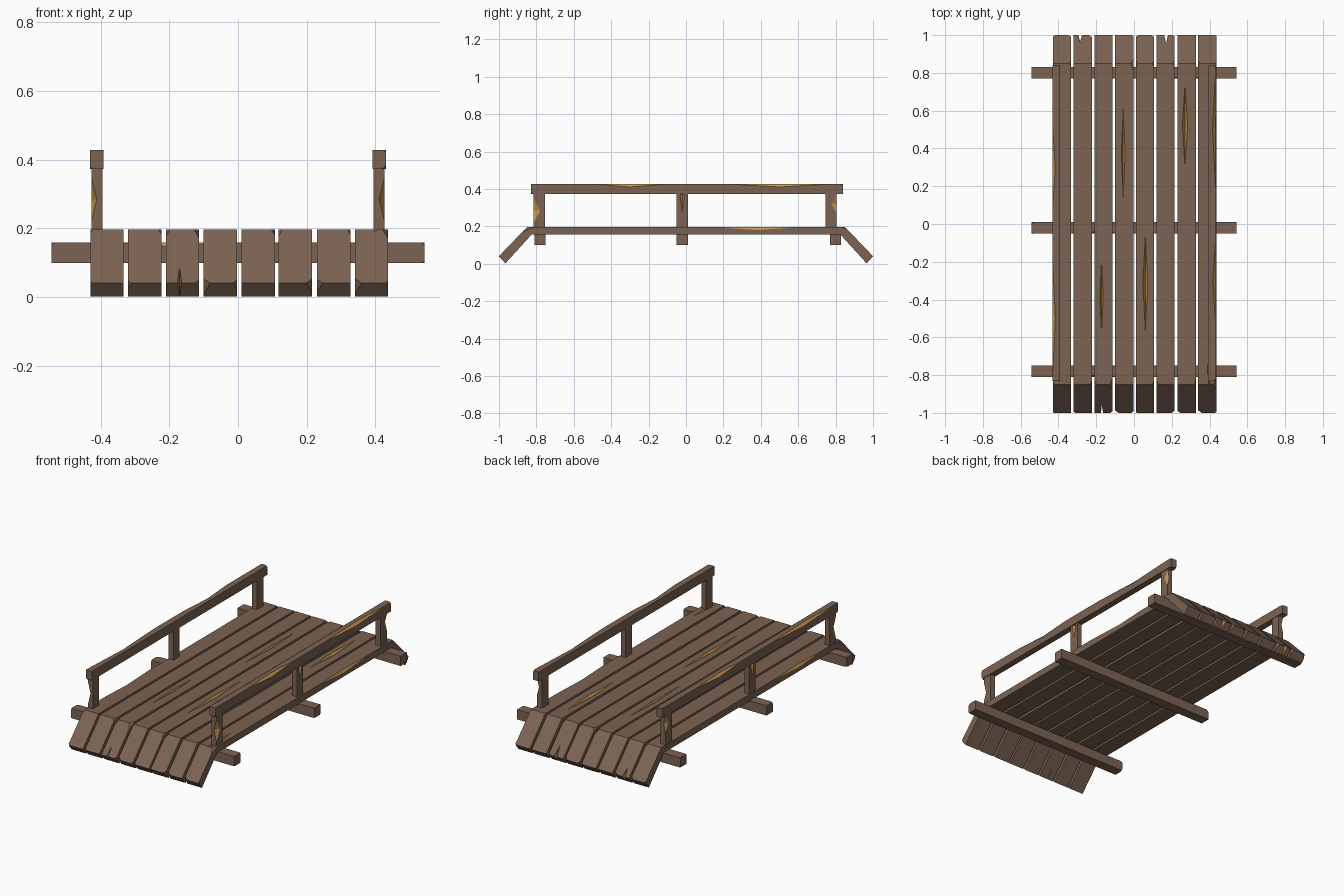
import bpy, bmesh, random
from mathutils import Vector

if "Cube" in bpy.data.objects:
    bpy.data.objects.remove(bpy.data.objects["Cube"])

random.seed(4)

def mat(name, col):
    m = bpy.data.materials.new(name)
    m.diffuse_color = (*col, 1)
    m.use_nodes = True
    m.node_tree.nodes["Principled BSDF"].inputs["Base Color"].default_value = m.diffuse_color
    return m

BROWN = mat("weathered_wood", (0.20, 0.125, 0.085))
OCHRE = mat("split_wood", (0.56, 0.29, 0.07))

def finish(bm, name, index=0):
    bmesh.ops.recalc_face_normals(bm, faces=bm.faces)
    me = bpy.data.meshes.new(name)
    bm.to_mesh(me)
    bm.free()
    me.materials.append(BROWN)
    me.materials.append(OCHRE)
    for p in me.polygons:
        p.material_index = index
    ob = bpy.data.objects.new(name, me)
    bpy.context.collection.objects.link(ob)
    return ob

def clip(bm, corner, normal, depth):
    """Shave a corner off with a plane."""
    n = Vector(normal).normalized()
    r = bmesh.ops.bisect_plane(bm, geom=bm.verts[:] + bm.edges[:] + bm.faces[:],
                               plane_co=Vector(corner) - n * depth, plane_no=n, clear_outer=True)
    edges = [e for e in r["geom_cut"] if isinstance(e, bmesh.types.BMEdge)]
    bmesh.ops.holes_fill(bm, edges=edges, sides=0)

def beam(name, lo, hi, chip=0.006):
    """Box with slightly shaved corners."""
    lo, hi = Vector(lo), Vector(hi)
    bm = bmesh.new()
    bmesh.ops.create_cube(bm, size=1)
    for v in bm.verts:
        v.co = (lo + hi) / 2 + v.co * (hi - lo)
    for sx in (-1, 1):
        for sy in (-1, 1):
            for sz in (-1, 1):
                if random.random() < 0.5:
                    c = [hi[i] if s > 0 else lo[i] for i, s in enumerate((sx, sy, sz))]
                    clip(bm, c, (sx, sy, sz), chip * random.uniform(0.5, 1.2))
    return finish(bm, name)

def split(ob, at, half):
    """Carve a long pointed crack or chip that shows the pale inner wood."""
    bm = bmesh.new()
    at = Vector(at)
    tips = []
    for axis in range(3):
        for s in (-1, 1):
            co = at.copy()
            co[axis] += s * half[axis]
            tips.append(bm.verts.new(co))
    bmesh.ops.convex_hull(bm, input=tips)
    cutter = finish(bm, "crack_cutter", 1)
    mod = ob.modifiers.new("crack", 'BOOLEAN')
    mod.operation = 'DIFFERENCE'
    mod.solver = 'EXACT'
    mod.object = cutter
    bpy.context.view_layer.objects.active = ob
    bpy.ops.object.modifier_apply(modifier=mod.name)
    bpy.data.objects.remove(cutter)

# Deck planks, bent down at both ends into ramps
profile = [(-.85, .197), (.85, .197), (1, .041), (.966, .002),
           (.825, .157), (-.825, .157), (-.966, .002), (-1, .041)]
starts = [-.43, -.32, -.21, -.10, .01, .118, .23, .34]
planks = []
for i, x in enumerate(starts):
    x1 = x + 0.097
    bm = bmesh.new()
    f = bm.faces.new([bm.verts.new((x, y, z)) for y, z in profile])
    ext = bmesh.ops.extrude_face_region(bm, geom=[f])["geom"]
    bmesh.ops.translate(bm, vec=(x1 - x, 0, 0),
                        verts=[v for v in ext if isinstance(v, bmesh.types.BMVert)])
    bmesh.ops.recalc_face_normals(bm, faces=bm.faces)
    for px, sx in ((x, -1), (x1, 1)):
        for sy in (-1, 1):
            if random.random() < 0.65:
                clip(bm, (px, sy, .041), (sx, sy * 1.1, -.4), random.uniform(.004, .013))
            if random.random() < 0.5:
                clip(bm, (px, sy * .85, .197), (sx, sy * .42, 1), random.uniform(.004, .011))
    planks.append(finish(bm, f"deck_plank_{i + 1}"))

# Cracks in the planks: plank, centre, half sizes
for i, at, half in [
        (2, (-.172, -.385, .197), (.009, .195, .02)),
        (3, (-.057, .375, .197), (.010, .235, .02)),
        (4, (.060, -.315, .197), (.013, .255, .02)),
        (6, (.270, .52, .197), (.014, .22, .02)),
        (7, (.400, -.77, .197), (.012, .13, .02)),
        (7, (.437, .38, .197), (.010, .22, .017)),
        (0, (-.430, -.45, .197), (.010, .20, .015)),
        (1, (-.285, 1.0, .042), (.010, .08, .07)),
        (5, (.170, 1.0, .042), (.010, .11, .08)),
        (2, (-.170, -1.0, .042), (.006, .08, .10))]:
    split(planks[i], at, half)

# Cross beams under the deck
for y, name in ((-.78, "front"), (-.02, "middle"), (.80, "back")):
    b = beam(name + "_cross_beam", (-.543, y - .03, .10), (.543, y + .03, .159))
    split(b, (-.2 if y < 0 else .28, y - .03, .159), (.14, .010, .012))

# Railings: posts and handrail on each side
for s, side in ((-1, "left"), (1, "right")):
    xs = sorted((s * .395, s * .427))
    for y, name in ((-.785, "front"), (-.02, "middle"), (.775, "back")):
        p = beam(f"{side}_{name}_post", (xs[0], y - .03, .19), (xs[1], y + .03, .38), .003)
        if name == "front":
            split(p, (s * .427, y - .03, .285), (.016, .035, .065))
        elif name == "back":
            split(p, (s * .427, y + .03, .32), (.012, .03, .05))
        else:
            split(p, (s * .427, y, .36), (.012, .012, .08))
    xr = sorted((s * .392, s * .431))
    rail = beam(f"{side}_handrail", (xr[0], -.83, .373), (xr[1], .84, .428))
    for y, h in ((-.30, .21), (.50, .30)):
        split(rail, (s * .431, y * s, .428), (.015, h, .017))
